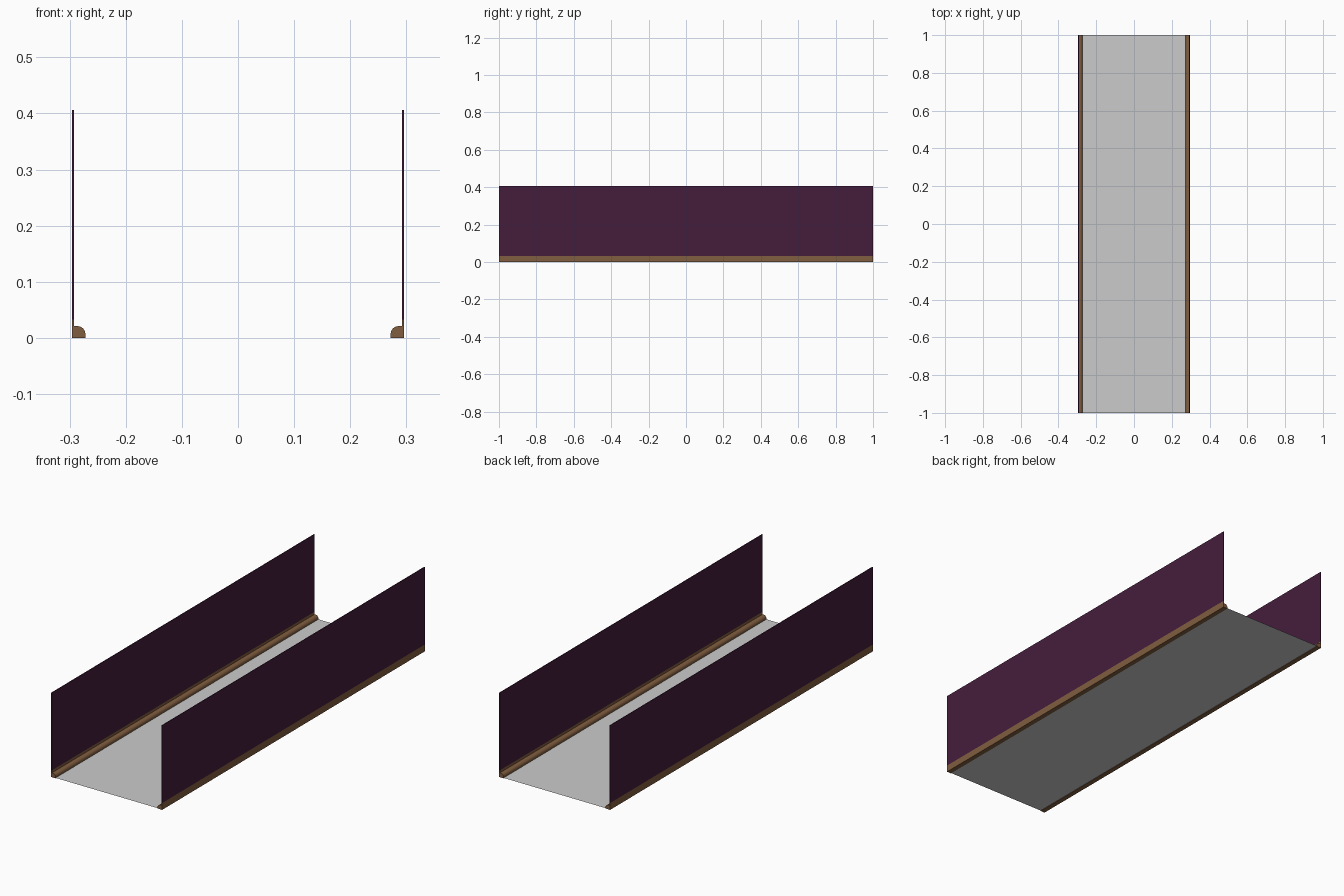
import bpy, bmesh, math

if "Cube" in bpy.data.objects:
    bpy.data.objects.remove(bpy.data.objects["Cube"])

HALF_W, LENGTH, THICK = 0.296, 2.0, 0.004
TRIM_H, WALL_H = 0.033, 0.406


def material(name, color):
    m = bpy.data.materials.new(name)
    m.diffuse_color = color
    m.use_nodes = True
    m.node_tree.nodes["Principled BSDF"].inputs["Base Color"].default_value = m.diffuse_color
    return m


purple = material("plum_paint", (0.06, 0.012, 0.045, 1))
wood = material("brown_wood", (0.22, 0.11, 0.05, 1))


def extrude_y(name, profile, mat=None, solid=True):
    """Sweep an (x, z) profile along the corridor length."""
    bm = bmesh.new()
    verts = [bm.verts.new((x, -LENGTH / 2, z)) for x, z in profile]
    if solid:
        geom = [bm.faces.new(verts)]
        moved = bmesh.ops.extrude_face_region(bm, geom=geom, use_keep_orig=True)
    else:
        geom = [bm.edges.new(verts)]
        moved = bmesh.ops.extrude_edge_only(bm, edges=geom)
    bmesh.ops.translate(bm, vec=(0, LENGTH, 0),
                        verts=[v for v in moved["geom"] if isinstance(v, bmesh.types.BMVert)])
    bmesh.ops.recalc_face_normals(bm, faces=bm.faces)
    if not solid:
        for f in bm.faces:
            f.normal_update()
            if f.normal.z < 0:
                f.normal_flip()
    me = bpy.data.meshes.new(name)
    bm.to_mesh(me)
    bm.free()
    ob = bpy.data.objects.new(name, me)
    bpy.context.collection.objects.link(ob)
    if mat:
        me.materials.append(mat)
    return ob


# Floor sheet
extrude_y("floor", [(-HALF_W, 0.002), (HALF_W, 0.002)], solid=False)

# Skirting cross-section: thin board with a rounded shoe at its foot
inner = HALF_W - THICK
shoe = [(inner - 0.006 - 0.014 * math.sin(a), 0.007 + 0.014 * math.cos(a))
        for a in [i * math.pi / 12 for i in range(7)]]
skirting = [(HALF_W, 0), (HALF_W, TRIM_H), (inner, TRIM_H), (inner, 0.021)] + shoe + [(inner - 0.02, 0)]
wall = [(HALF_W, TRIM_H), (HALF_W, WALL_H), (inner, WALL_H), (inner, TRIM_H)]

# Painted wall and wooden skirting on each side
for side, s in (("right", 1), ("left", -1)):
    extrude_y(side + "_wall", [(x * s, z) for x, z in wall], purple)
    trim = extrude_y(side + "_skirting", [(x * s, z) for x, z in skirting], wood)
    bpy.ops.object.select_all(action='DESELECT')
    trim.select_set(True)
    bpy.context.view_layer.objects.active = trim
    bpy.ops.object.shade_smooth_by_angle(angle=math.radians(30))
